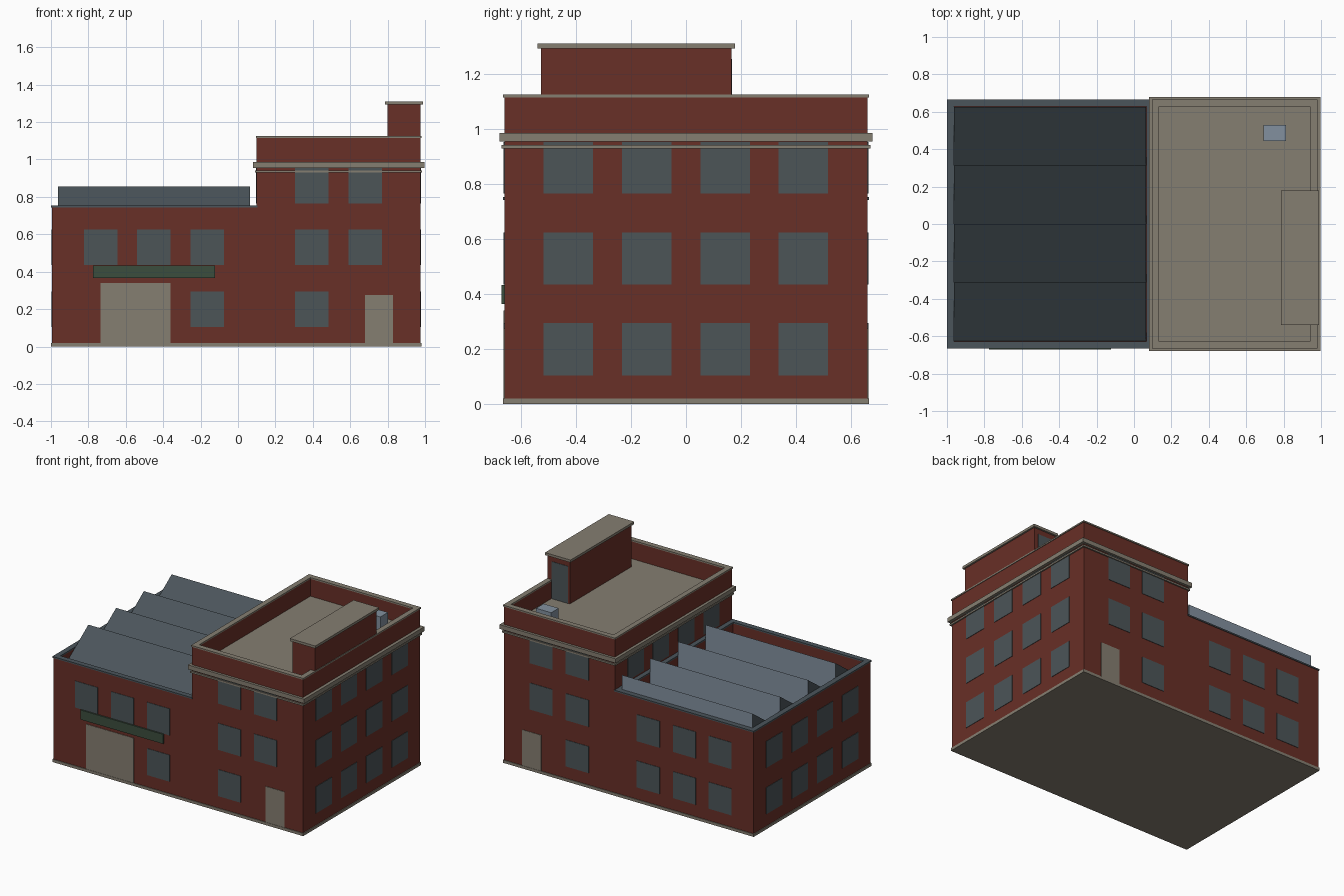
import bpy, bmesh

if "Cube" in bpy.data.objects:
    bpy.data.objects.remove(bpy.data.objects["Cube"], do_unlink=True)


def material(name, r, g, b):
    m = bpy.data.materials.new(name)
    m.use_nodes = True
    m.diffuse_color = (r, g, b, 1)
    m.node_tree.nodes["Principled BSDF"].inputs["Base Color"].default_value = (r, g, b, 1)
    return m


brick = material("red_brick", 0.14, 0.029, 0.02)
stone = material("tan_stone", 0.235, 0.21, 0.165)
slate = material("slate_roof", 0.07, 0.09, 0.105)
glass = material("window_glass", 0.072, 0.09, 0.097)
pale = material("pale_blue", 0.225, 0.28, 0.345)
green = material("dark_green", 0.044, 0.075, 0.048)


def finish(name, bm, *mats):
    bmesh.ops.recalc_face_normals(bm, faces=bm.faces)
    mesh = bpy.data.meshes.new(name)
    bm.to_mesh(mesh)
    bm.free()
    for m in mats:
        mesh.materials.append(m)
    ob = bpy.data.objects.new(name, mesh)
    bpy.context.collection.objects.link(ob)
    return ob


def boxes(name, mat, *spans):
    """One object made of boxes given as (x0, x1, y0, y1, z0, z1)."""
    bm = bmesh.new()
    for x0, x1, y0, y1, z0, z1 in spans:
        for v in bmesh.ops.create_cube(bm, size=1)["verts"]:
            v.co = (x1 if v.co.x > 0 else x0, y1 if v.co.y > 0 else y0,
                    z1 if v.co.z > 0 else z0)
    return finish(name, bm, mat)


def ring(name, mat, x0, x1, y, z0, z1, t):
    """Hollow rectangular band, symmetric in y, with wall thickness t."""
    bm = bmesh.new()
    loops = []
    for i, z in ((0, z0), (t, z0), (t, z1), (0, z1)):
        a, b, c = x0 + i, x1 - i, y - i
        loops.append([bm.verts.new(p) for p in
                      ((a, -c, z), (b, -c, z), (b, c, z), (a, c, z))])
    for k in range(4):
        lo, hi = loops[k], loops[(k + 1) % 4]
        for j in range(4):
            n = (j + 1) % 4
            bm.faces.new((lo[j], lo[n], hi[n], hi[j]))
    return finish(name, bm, mat)


L, M, R, D = -0.995, 0.10, 0.975, 0.66   # wing edge, tower edges, half depth
WALL = 0.03
E = 0.003                                # plate half thickness
ROWS = ((0.105, 0.295), (0.435, 0.625), (0.765, 0.954))

# Solid wall masses and plinth
boxes("wing_body", brick, (L, M, -D, D, 0.015, 0.63))
boxes("tower_body", brick, (M, R, -D, D, 0.015, 0.985))
boxes("plinth", stone, (L - 0.005, R + 0.005, -D - 0.005, D + 0.005, 0, 0.02))

# Wing parapet and coping
ring("wing_parapet", brick, L, M, D, 0.625, 0.745, WALL)
ring("wing_coping", slate, L - 0.005, M + 0.004, D + 0.005, 0.743, 0.753, WALL + 0.008)

# Sawtooth roof with glazed upright faces
bm = bmesh.new()
teeth, y0, pitch = 4, -0.626, 0.313
for k in range(teeth):
    y = y0 + k * pitch
    face = bm.faces.new([bm.verts.new((-0.962, a, z)) for a, z in
                         ((y, 0.63), (y + pitch, 0.63), (y + pitch, 0.855))])
    new = bmesh.ops.extrude_face_region(bm, geom=[face])["geom"]
    bmesh.ops.translate(bm, vec=(1.027, 0, 0),
                        verts=[g for g in new if isinstance(g, bmesh.types.BMVert)])
bm.normal_update()
bmesh.ops.recalc_face_normals(bm, faces=bm.faces)
for f in bm.faces:
    f.material_index = 1 if f.normal.y > 0.9 else 0
finish("sawtooth_roof", bm, slate, pale)

# Tower parapet, cornices and roof deck
ring("tower_parapet", brick, M, R, D, 0.98, 1.118, WALL)
ring("tower_coping", stone, M - 0.005, R + 0.005, D + 0.005, 1.115, 1.125, WALL + 0.008)
ring("upper_cornice", stone, M - 0.02, R + 0.022, D + 0.018, 0.955, 0.986, 0.04)
ring("lower_cornice", stone, M - 0.01, R + 0.01, D + 0.01, 0.93, 0.942, 0.03)
boxes("tower_deck", stone, (M + 0.02, R - 0.02, -D + 0.02, D - 0.02, 0.98, 0.99))

# Rooftop stair house and vent box
boxes("stair_house", brick, (0.80, R + 0.001, -0.527, 0.165, 0.987, 1.296))
boxes("stair_house_cap", stone, (0.787, 0.988, -0.54, 0.178, 1.293, 1.311))
boxes("stair_house_door", glass, (0.815, 0.945, 0.165 - E, 0.165 + E, 0.99, 1.255))
boxes("vent_box", pale, (0.693, 0.812, 0.445, 0.53, 0.988, 1.095))

# Front and back windows
HALF = 0.09
wing_cols = (-0.733, -0.45, -0.165)
tower_cols = (0.395, 0.68)
for side, name in ((-1, "front"), (1, "back")):
    cells = [(c, 1) for c in wing_cols]
    cells += [(c, r) for c in tower_cols for r in (1, 2)]
    cells += [(tower_cols[0], 0), (wing_cols[2], 0)]
    if side > 0:
        cells += [(c, 0) for c in wing_cols[:2]]
    y = side * D
    boxes(name + "_windows", glass,
          *[(c - HALF, c + HALF, y - E, y + E, *ROWS[r]) for c, r in cells])
    boxes(name + "_door", stone, (0.68, 0.83, y - E, y + E, 0.015, 0.275))

# Side windows, including the tower wall above the wing
side_cols = (-0.428, -0.143, 0.142, 0.427)
for name, x, rows in (("right_wall", R, ROWS), ("left_wall", L, ROWS[:2]),
                      ("tower_inner", M, ROWS[2:])):
    boxes(name + "_windows", glass,
          *[(x - E, x + E, c - HALF, c + HALF, *r) for c in side_cols for r in rows])

# Loading door and sign board
boxes("loading_door", stone, (-0.735, -0.36, -D - E, -D + E, 0.015, 0.34))
boxes("sign_board", green, (-0.775, -0.122, -D - 0.01, -D + E, 0.365, 0.433))
